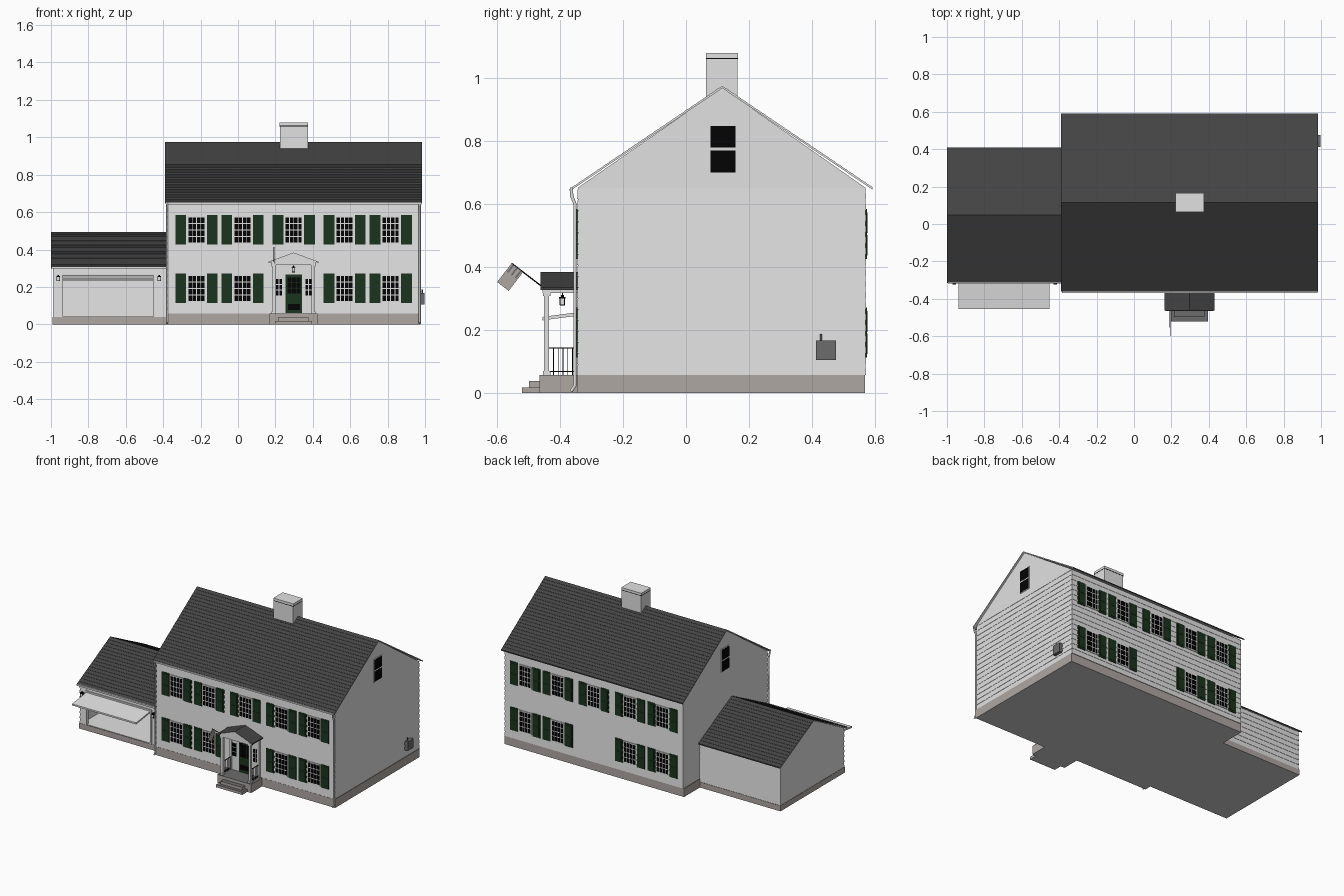
import bpy, bmesh, math
from mathutils import Vector

if "Cube" in bpy.data.objects:
    bpy.data.objects.remove(bpy.data.objects["Cube"])


def material(name, r, g, b):
    m = bpy.data.materials.new(name)
    m.use_nodes = True
    m.diffuse_color = (r, g, b, 1)
    m.node_tree.nodes["Principled BSDF"].inputs["Base Color"].default_value = (r, g, b, 1)
    return m


WHITE = material("white paint", .76, .755, .76)
ROOF = material("dark shingle", .057, .057, .057)
STONE = material("foundation stone", .43, .39, .365)
GREY = material("concrete grey", .15, .15, .15)
PALE = material("pale concrete", .59, .59, .59)
GREEN = material("shutter green", .011, .034, .013)
BLACK = material("black glass", .001, .001, .001)


def finish(name, bm, *mats):
    bmesh.ops.recalc_face_normals(bm, faces=bm.faces)
    me = bpy.data.meshes.new(name)
    bm.to_mesh(me)
    bm.free()
    for m in mats:
        me.materials.append(m)
    ob = bpy.data.objects.new(name, me)
    bpy.context.collection.objects.link(ob)
    return ob


def paint(ob, mat, test):
    """Give a second colour to the faces whose normal passes the test."""
    ob.data.materials.append(mat)
    for p in ob.data.polygons:
        if test(p.normal):
            p.material_index = len(ob.data.materials) - 1


def boxes(name, mat, items):
    """One object made of boxes given as x0, x1, y0, y1, z0, z1."""
    bm = bmesh.new()
    for x0, x1, y0, y1, z0, z1 in items:
        vs = bmesh.ops.create_cube(bm, size=1)["verts"]
        bmesh.ops.scale(bm, vec=(x1 - x0, y1 - y0, z1 - z0), verts=vs)
        bmesh.ops.translate(bm, vec=((x0 + x1) / 2, (y0 + y1) / 2, (z0 + z1) / 2), verts=vs)
    return finish(name, bm, mat)


def masonry(name, items):
    """Stone sides, grey tops and pale undersides."""
    ob = boxes(name, STONE, items)
    paint(ob, GREY, lambda n: n.z > .5)
    paint(ob, PALE, lambda n: n.z < -.5)


def extrude(name, mat, pts, a, b, axis="x"):
    """Extrude a profile of (y, z) along x, or of (x, z) along y."""
    bm = bmesh.new()
    place = (lambda p, t: (t, p[0], p[1])) if axis == "x" else (lambda p, t: (p[0], t, p[1]))
    f = bm.faces.new([bm.verts.new(place(p, a)) for p in pts])
    new = bmesh.ops.extrude_face_region(bm, geom=[f])["geom"]
    step = (b - a, 0, 0) if axis == "x" else (0, b - a, 0)
    bmesh.ops.translate(bm, vec=step, verts=[v for v in new if isinstance(v, bmesh.types.BMVert)])
    return finish(name, bm, mat)


def siding(name, x0, x1, y0, y1, z0, z1, pitch=.035, lip=.002):
    """Walls of lapped boards, each flaring out at its lower edge."""
    bm = bmesh.new()
    n = max(1, round((z1 - z0) / pitch))
    rings = []
    for i in range(n):
        for z, e in ((z0 + (z1 - z0) * i / n, lip), (z0 + (z1 - z0) * (i + 1) / n, 0)):
            rings.append([bm.verts.new(c) for c in ((x0 - e, y0 - e, z), (x1 + e, y0 - e, z),
                                                    (x1 + e, y1 + e, z), (x0 - e, y1 + e, z))])
    for a, b in zip(rings, rings[1:]):
        for k in range(4):
            bm.faces.new((a[k], a[k - 1], b[k - 1], b[k]))
    bm.faces.new(rings[0])
    bm.faces.new(rings[-1])
    return finish(name, bm, WHITE)


def shingle_roof(name, x0, x1, y0, y1, eave, ridge, courses, thick=.007, lift=.0014):
    """Gable roof with stepped shingle courses, white verges and soffits."""
    mid = (y0 + y1) / 2
    slope = []
    for i in range(courses):
        t, u = i / courses, (i + 1) / courses
        slope += [(t, eave + (ridge - eave) * t + lift), (u, eave + (ridge - eave) * u)]
    front = [(y0 + (mid - y0) * t, z) for t, z in slope]
    back = [(y1 + (mid - y1) * t, z) for t, z in slope]
    under = [(y1, eave - thick), (mid, ridge - thick), (y0, eave - thick)]
    ob = extrude(name, ROOF, front + back[-2::-1] + under, x0, x1)
    paint(ob, WHITE, lambda n: abs(n.x) > .5 or n.z < -.1)


def tube(name, mat, pts, r):
    cu = bpy.data.curves.new(name, "CURVE")
    cu.dimensions = "3D"
    cu.bevel_depth, cu.bevel_resolution, cu.use_fill_caps = r, 1, True
    sp = cu.splines.new("POLY")
    sp.points.add(len(pts) - 1)
    for p, c in zip(sp.points, pts):
        p.co = (*c, 1)
    cu.materials.append(mat)
    bpy.context.collection.objects.link(bpy.data.objects.new(name, cu))


# Main house
masonry("house_foundation", [(-.382, .977, -.346, .567, 0, .058)])
siding("house_walls", -.377, .972, -.343, .569, .058, .65)
extrude("house_gables", WHITE, [(-.345, .65), (.115, .969), (.571, .65)], -.379, .974)
shingle_roof("house_roof", -.39, .985, -.362, .592, .652, .974, 24)
boxes("house_gutter", WHITE, [(-.385, .98, -.368, -.358, .642, .652)])
boxes("chimney", WHITE, [(.224, .373, .064, .164, .9, 1.06), (.223, .374, .063, .165, 1.063, 1.078)])
boxes("chimney_joint", BLACK, [(.223, .374, .063, .165, 1.059, 1.063)])
for side, x in (("left", .972), ("right", -.379)):
    tube(side + "_downspout", WHITE, [(x, -.364, .648), (x, -.362, .625), (x, -.352, .6),
                                      (x, -.352, .025), (x, -.364, .006)], .006)


# Shuttered windows, front (s = -1) and back (s = 1)
def windows(name, wall, s, spots):
    frames, panes, shutters = [], [], []

    def add(dest, x0, x1, z0, z1, out):
        dest.append((x0, x1, *sorted((wall - s * .01, wall + s * out)), z0, z1))

    for x, z in spots:
        add(frames, x - .05, x + .05, z - .074, z + .074, .005)
        for c in range(4):
            for r in range(4):
                px, pz = x + (c - 1.5) * .0225, z + (r - 1.5) * .0345
                add(panes, px - .009, px + .009, pz - .0145, pz + .0145, .006)
        for d in (-.084, .084):
            add(shutters, x + d - .029, x + d + .029, z - .079, z + .079, .005)
            for dz in (-.037, .037):
                add(shutters, x + d - .021, x + d + .021, z + dz - .031, z + dz + .031, .007)
    boxes(name + "_window_frames", WHITE, frames)
    boxes(name + "_window_panes", BLACK, panes)
    boxes(name + "_shutters", GREEN, shutters)


COLUMNS = (-.222, .024, .298, .57, .816)
grid = [(x, .505) for x in COLUMNS] + [(x, .192) for x in COLUMNS if x != COLUMNS[2]]
windows("front", -.343, -1, grid)
windows("back", .569, 1, grid)

# Attic windows in both gables
for side, x in (("left", .974), ("right", -.379)):
    boxes(side + "_attic_frame", WHITE, [(x - .003, x + .003, .073, .162, .695, .855)])
    boxes(side + "_attic_panes", BLACK, [(x - .005, x + .005, .078, .157, z, z + .069) for z in (.70, .779)])

# Meter box
boxes("meter_box", GREY, [(.97, .996, .412, .475, .105, .167)])
tube("meter_pipe", GREY, [(.984, .428, .16), (.984, .428, .187)], .004)

# Garage with an open front
masonry("garage_foundation", [(-.992, -.38, -.3, .396, 0, .038)])
boxes("garage_floor", WHITE, [(-.975, -.385, -.297, .38, .037, .041)])
for part, x0, x1, y0, y1, z0 in (("side_wall", -.988, -.972, -.296, .392, .038),
                                 ("back_wall", -.988, -.378, .376, .392, .038),
                                 ("left_pier", -.45, -.378, -.296, -.28, .038),
                                 ("right_pier", -.988, -.938, -.296, -.28, .038),
                                 ("lintel", -.988, -.378, -.296, -.28, .25)):
    siding("garage_" + part, x0, x1, y0, y1, z0, .31)
extrude("garage_gable", WHITE, [(-.298, .305), (.048, .487), (.394, .305)], -.99, -.38)
shingle_roof("garage_roof", -1, -.38, -.316, .41, .306, .493, 16)
boxes("garage_gutter", WHITE, [(-.995, -.385, -.319, -.31, .298, .309)])

# Raised overhead door, tilting down toward the front
extrude("garage_door", WHITE, [(-.455, .231), (-.28, .254), (-.28, .265), (-.455, .242)], -.937, -.452)
boxes("garage_door_trim", WHITE, [(-.945, -.935, -.303, -.28, .04, .27), (-.453, -.443, -.303, -.28, .04, .27),
                                  (-.945, -.443, -.303, -.28, .262, .272)])

# Porch floor and steps
masonry("porch_base", [(.168, .425, -.464, -.345, 0, .058)])
masonry("porch_steps", [(.215, .378, -.497, -.46, 0, .038), (.198, .396, -.52, -.46, 0, .018)])

# Porch columns, entablature and pediment
cols = []
for x in (.192, .402):
    cols += [(x - .008, x + .008, -.45, -.434, .058, .325), (x - .012, x + .012, -.454, -.43, .058, .07),
             (x - .012, x + .012, -.454, -.43, .308, .325), (x - .008, x + .008, -.356, -.344, .058, .325)]
boxes("porch_columns", WHITE, cols)
boxes("porch_entablature", WHITE, [(.178, .416, -.455, -.343, .318, .334)])
extrude("porch_pediment", WHITE, [(.172, .333), (.297, .376), (.422, .333)], -.458, -.343, "y")
porch_roof = extrude("porch_roof", ROOF, [(.164, .328), (.164, .335), (.297, .384), (.43, .335), (.43, .328),
                                          (.297, .375)], -.462, -.343, "y")
paint(porch_roof, WHITE, lambda n: abs(n.y) > .5 or n.z < -.1)

# Porch railings
rails = []
for x in (.192, .402):
    rails += [(x - .002, x + .002, -.436, -.35, z, z + .003) for z in (.068, .142)]
    rails += [(x - .001, x + .001, y - .001, y + .001, .058, .143) for y in (-.42, -.405, -.39, -.375, -.36)]
boxes("porch_railings", BLACK, rails)

# Entrance door with sidelights
boxes("door_surround", WHITE, [(.186, .408, -.35, -.335, .058, .325)])
boxes("front_door", GREEN, [(.255, .343, -.354, -.34, .06, .266)])
glass = [(x, x + .021, -.357, -.35, z, z + .026) for x in (.264, .289, .314) for z in (.165, .195, .225)]
glass += [(x, x + .014, -.353, -.345, z, z + .025) for x in (.203, .221, .361, .379) for z in (.155, .186, .217)]
boxes("door_and_side_panes", BLACK, glass)
boxes("door_panel", BLACK, [(.266, .332, -.356, -.35, .078, .11)])


# Lanterns: porch pendant and garage wall pair
def lantern(name, x, y, z):
    boxes(name + "_glass", WHITE, [(x - .007, x + .007, y - .007, y + .007, z - .01, z + .008)])
    frame = [(x - r, x + r, y - r, y + r, z + a, z + b)
             for r, a, b in ((.01, .008, .013), (.005, .013, .019), (.008, -.014, -.01))]
    frame += [(x + a - .0015, x + a + .0015, y + b - .0015, y + b + .0015, z - .012, z + .01)
              for a in (-.007, .007) for b in (-.007, .007)]
    boxes(name + "_frame", BLACK, frame)


lantern("porch_lantern", .297, -.392, .292)
tube("porch_lantern_chain", BLACK, [(.297, -.392, .305), (.297, -.392, .322)], .0015)
for side, x in (("left", -.421), ("right", -.961)):
    lantern(side + "_garage_lantern", x, -.313, .245)

# Flag on a slanted pole, striped along its length
root, tip = Vector((.192, -.455, .337)), Vector((.192, -.553, .412))
tube("flag_pole", BLACK, [root, tip], .0025)
along, down = (root - tip).normalized(), Vector((0, -.045, -.06))
down -= along * down.dot(along)
bm = bmesh.new()
stripes = 9
for i in range(stripes):
    a, b = along * (.046 * i / stripes), along * (.046 * (i + 1) / stripes)
    for k, (u, v) in enumerate(((0, .4), (.4, 1))):
        quad = [tip + a + down * u, tip + b + down * u, tip + b + down * v, tip + a + down * v]
        f = bm.faces.new([bm.verts.new(p) for p in quad])
        f.material_index = int(k == 0 and i % 3 == 1)
flag = finish("flag", bm, STONE, GREY)
flag.modifiers.new("thickness", "SOLIDIFY").thickness = .002
